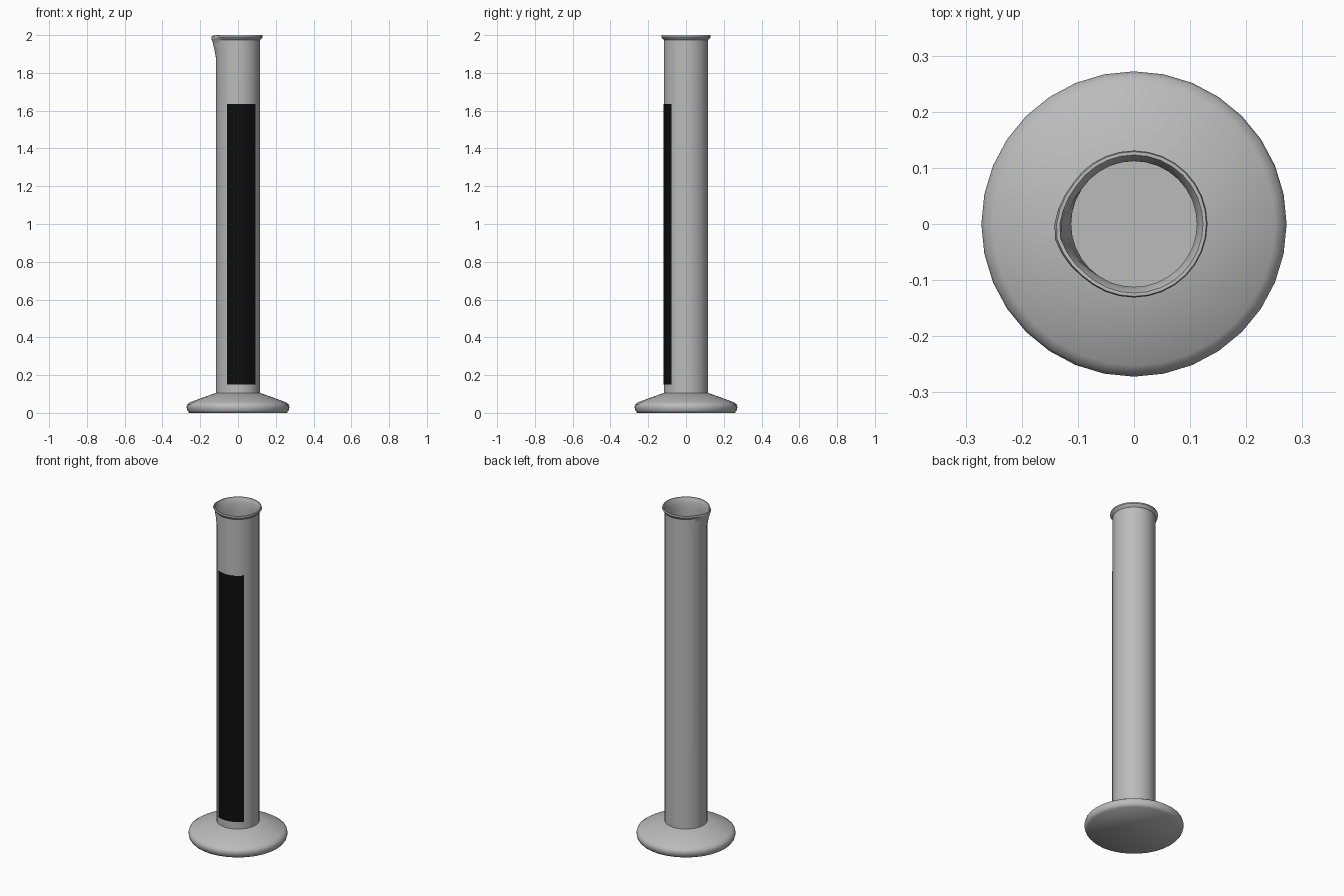
import bpy, bmesh, math

if "Cube" in bpy.data.objects:
    bpy.data.objects.remove(bpy.data.objects["Cube"])

SIDES = 32
STEP = 2 * math.pi / SIDES


def material(name, v):
    m = bpy.data.materials.new(name)
    m.diffuse_color = (v, v, v, 1)
    m.use_nodes = True
    m.node_tree.nodes["Principled BSDF"].inputs["Base Color"].default_value = m.diffuse_color
    return m


glass = material("grey glass", 0.5)
black = material("black label", 0.004)


def spout(a, r, z, w):
    """Pull the ring outward towards the pouring lip."""
    d = abs((a - math.radians(188) + math.pi) % (2 * math.pi) - math.pi)
    b = max(0, 1 - d / math.radians(42)) ** 1.2
    return r + 0.021 * w * b, z - 0.012 * w * b * (z > 1.96)


def lathe(name, profile, mat, start=0, count=SIDES, cap=(False, False), angle=40):
    """Turn (radius, height, spout weight) points around z."""
    bm = bmesh.new()
    closed = count == SIDES
    rings = []
    for r, z, w in profile:
        ring = []
        for i in range(count if closed else count + 1):
            a = start + i * STEP
            rr, zz = spout(a, r, z, w)
            ring.append(bm.verts.new((rr * math.cos(a), rr * math.sin(a), zz)))
        rings.append(ring)
    for lo, hi in zip(rings, rings[1:]):
        for i in range(count):
            j = (i + 1) % len(lo)
            bm.faces.new((lo[i], lo[j], hi[j], hi[i]))
    if cap[0]:
        bm.faces.new(rings[0][::-1])
    if cap[1]:
        bm.faces.new(rings[-1])
    me = bpy.data.meshes.new(name)
    bm.to_mesh(me)
    bm.free()
    ob = bpy.data.objects.new(name, me)
    bpy.context.collection.objects.link(ob)
    me.materials.append(mat)
    bpy.ops.object.select_all(action='DESELECT')
    ob.select_set(True)
    bpy.context.view_layer.objects.active = ob
    bpy.ops.object.shade_smooth_by_angle(angle=math.radians(angle))
    return ob


# Round foot
lathe("foot", [(0.258, 0, 0), (0.268, 0.012, 0), (0.272, 0.03, 0), (0.268, 0.046, 0),
               (0.252, 0.057, 0), (0.19, 0.08, 0), (0.116, 0.106, 0)],
      glass, cap=(True, True), angle=60)

# Hollow tube with rolled rim and pouring lip; last point is the inner floor
lathe("tube", [(0.117, 0.1, 0), (0.117, 1.88, 0), (0.117, 1.92, 0.45), (0.117, 1.95, 0.9),
               (0.117, 1.975, 1.05), (0.126, 1.983, 0.8), (0.131, 1.991, 0.65),
               (0.129, 2.0, 0.55), (0.123, 2.0, 0.55), (0.118, 1.99, 0.7),
               (0.112, 1.965, 0.9), (0.112, 1.93, 0.5), (0.112, 1.88, 0), (0.112, 0.112, 0)],
      glass, cap=(False, True))

# Curved label plate on the front
R0, R1, Z0, Z1 = 0.1175, 0.121, 0.15, 1.635
lathe("label", [(R0, Z0, 0), (R1, Z0, 0), (R1, Z1, 0), (R0, Z1, 0)],
      black, start=math.radians(-118.1), count=7)
